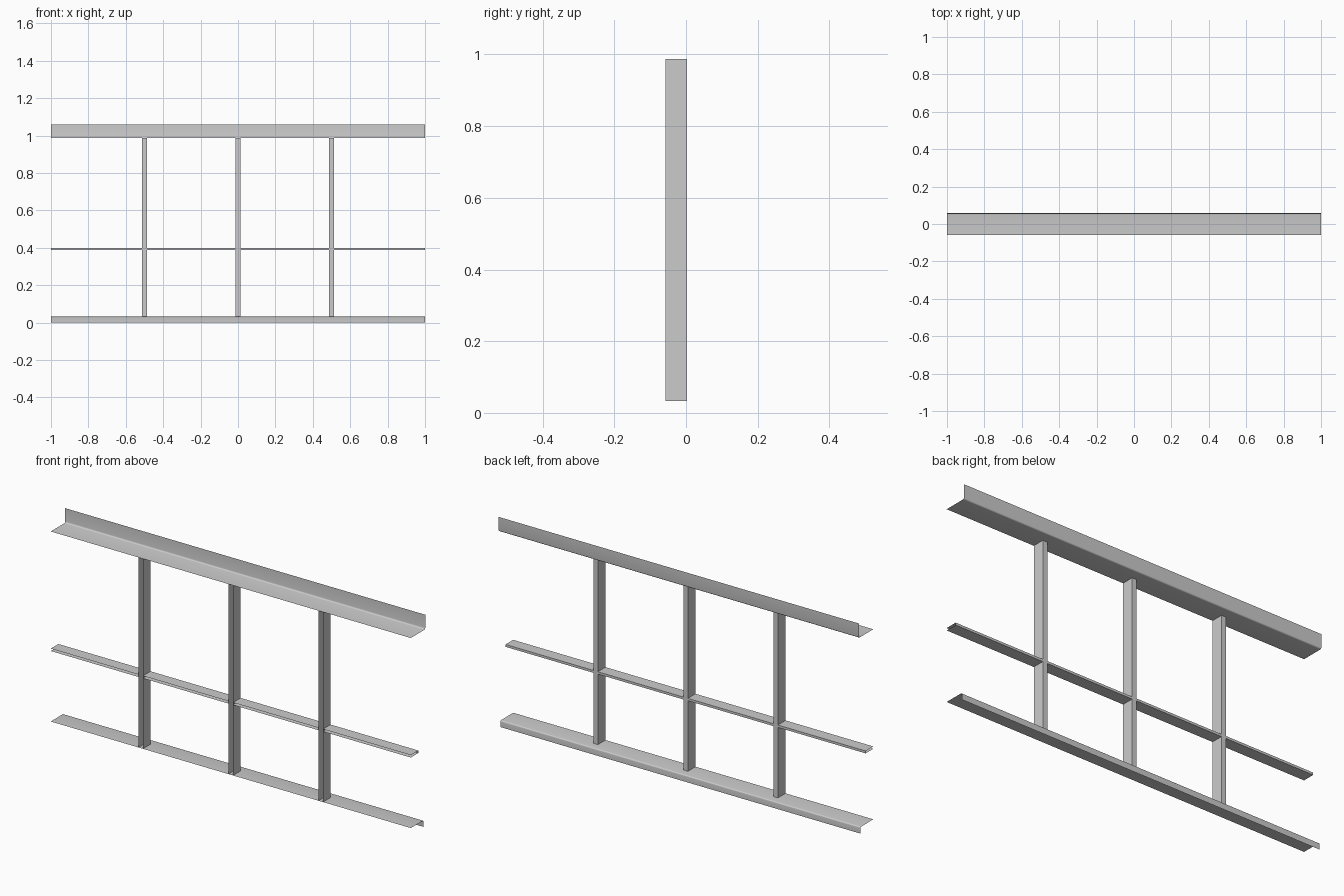
import bpy, math
from mathutils import Vector

if "Cube" in bpy.data.objects:
    bpy.data.objects.remove(bpy.data.objects["Cube"])


def rounded(p0, corner, p1, r, n=4):
    """Angle profile with a small bend radius at the corner."""
    p0, c, p1 = Vector(p0), Vector(corner), Vector(p1)
    a, b = (p0 - c).normalized(), (p1 - c).normalized()
    centre = c + (a + b) * r
    arc = [centre - b * r * math.cos(t) - a * r * math.sin(t)
           for t in (math.pi / 2 * i / n for i in range(n + 1))]
    return [p0] + arc + [p1]


def sheet(name, profile, start, end, axis):
    """Sweep an open profile as thin sheet metal along x or z."""
    verts = []
    for s in (start, end):
        for u, v in profile:
            verts.append((s, u, v) if axis == 'x' else (u, v, s))
    n = len(profile)
    faces = [(i, i + 1, n + i + 1, n + i) for i in range(n - 1)]
    mesh = bpy.data.meshes.new(name)
    mesh.from_pydata(verts, [], faces)
    obj = bpy.data.objects.new(name, mesh)
    bpy.context.collection.objects.link(obj)
    bpy.context.view_layer.objects.active = obj
    for o in bpy.context.selected_objects:
        o.select_set(False)
    obj.select_set(True)
    bpy.ops.object.shade_smooth_by_angle(angle=math.radians(35))
    return obj


FRONT, BACK, WEB = -0.0575, 0.0575, 0.003
TOP, BASE = 0.987, 0.033
HALF = 0.0125

# Top angle, upright flange at the back
sheet("top_angle", rounded((FRONT, TOP), (BACK, TOP), (BACK, 1.06), 0.007), -1, 1, 'x')

# Bottom angle, flange turned down at the back
sheet("bottom_angle", rounded((FRONT, BASE), (0.044, BASE), (0.044, 0), 0.006), -1, 1, 'x')

# Upright channels, open to the front
studs = (-0.5, 0, 0.5)
for x in studs:
    sheet("upright_channel", [(x - HALF, FRONT), (x - HALF, WEB),
                              (x + HALF, WEB), (x + HALF, FRONT)], BASE, TOP, 'z')

# Middle rail channel, in lengths between the uprights
rail = [(FRONT, 0.387), (WEB, 0.387), (WEB, 0.399), (FRONT, 0.399)]
stops = [-1 - HALF, *studs, 1 + HALF]
for a, b in zip(stops, stops[1:]):
    sheet("middle_rail", rail, a + HALF, b - HALF, 'x')
